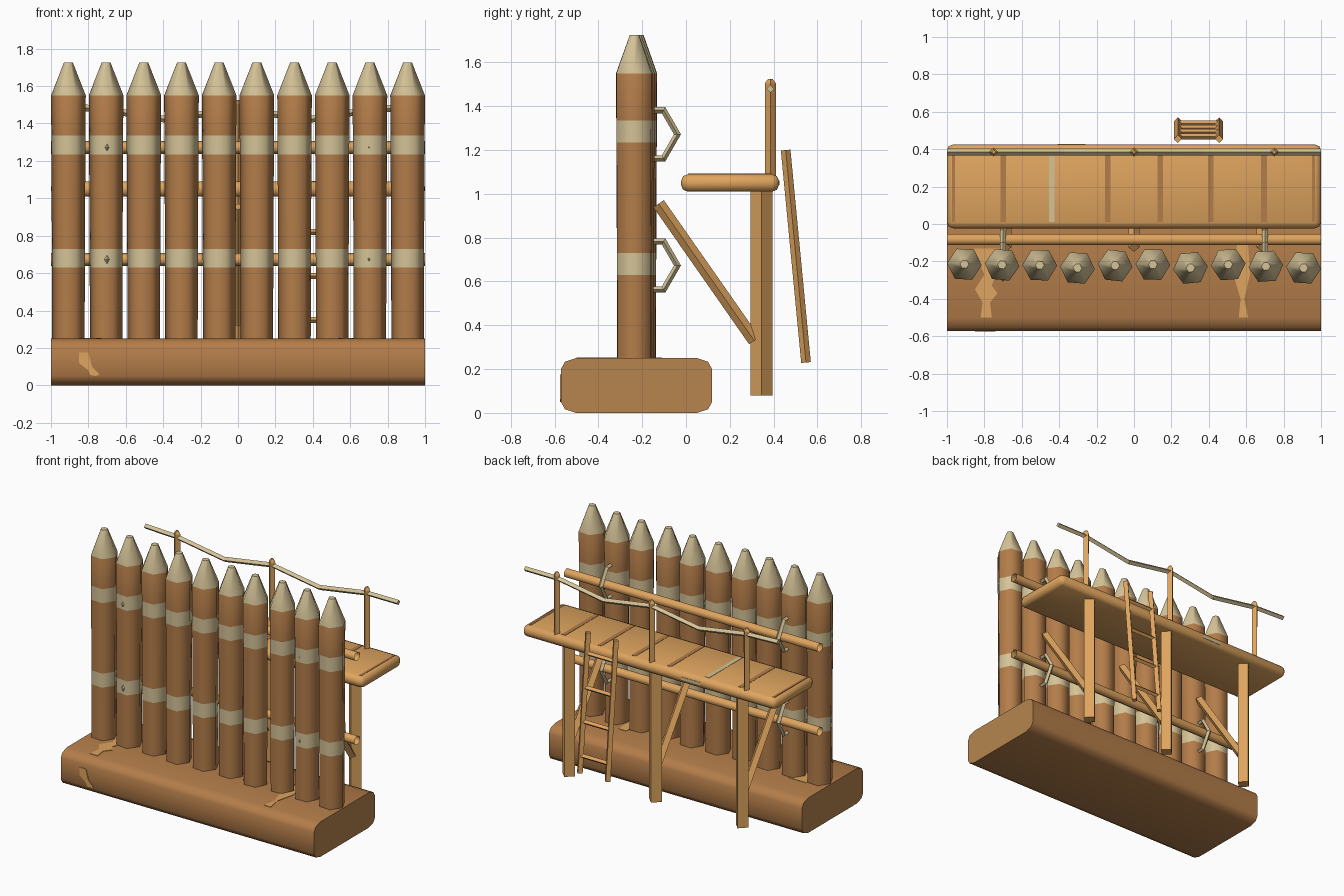
import bpy, bmesh, math, random
from mathutils import Matrix, Vector

if "Cube" in bpy.data.objects:
    bpy.data.objects.remove(bpy.data.objects["Cube"])

random.seed(4)


def material(name, r, g, b):
    m = bpy.data.materials.new(name)
    m.diffuse_color = [(c / 255) ** 2.2 for c in (r, g, b)] + [1]
    m.use_nodes = True
    m.node_tree.nodes["Principled BSDF"].inputs["Base Color"].default_value = m.diffuse_color
    return m


BROWN = material("brown bark", 178, 124, 75)
LIGHT = material("light timber", 222, 163, 95)
PALE = material("pale cut wood", 212, 194, 150)
END = material("end grain", 180, 132, 79)


def finish(name, bm, mats, angle=None, fix=True):
    if fix:
        bmesh.ops.recalc_face_normals(bm, faces=bm.faces)
    me = bpy.data.meshes.new(name)
    bm.to_mesh(me)
    bm.free()
    for m in mats:
        me.materials.append(m)
    ob = bpy.data.objects.new(name, me)
    bpy.context.collection.objects.link(ob)
    if angle:
        bpy.ops.object.select_all(action='DESELECT')
        ob.select_set(True)
        bpy.context.view_layer.objects.active = ob
        bpy.ops.object.shade_smooth_by_angle(angle=math.radians(angle))
    return ob


def add_beam(bm, p, q, r, sides=4, caps=True):
    """Straight bar from p to q, corners on the axes of its cross-section."""
    p, q = Vector(p), Vector(q)
    z = (q - p).normalized()
    ref = Vector((0, 1, 0)) if abs(z.x) > 0.7 else Vector((1, 0, 0))
    y = z.cross(ref).normalized()
    x = y.cross(z)
    mat = Matrix((x, y, z)).transposed().to_4x4()
    mat.translation = (p + q) / 2
    bmesh.ops.create_cone(bm, cap_ends=caps, segments=sides, radius1=r, radius2=r,
                          depth=(q - p).length, matrix=mat)


def beams(name, paths, r, mat, sides=4, caps=True, angle=None):
    bm = bmesh.new()
    for p, q in paths:
        add_beam(bm, p, q, r, sides, caps)
    return finish(name, bm, [mat], angle)


def plate(name, outline, mat, to3d, offset):
    """Thin flat painted patch from a 2D outline."""
    bm = bmesh.new()
    face = bm.faces.new([bm.verts.new(to3d(a, b)) for a, b in outline])
    ext = bmesh.ops.extrude_face_region(bm, geom=[face])
    bmesh.ops.translate(bm, vec=offset,
                        verts=[v for v in ext['geom'] if isinstance(v, bmesh.types.BMVert)])
    return finish(name, bm, [mat])


# Rounded earth base: side profile drawn along x
quarter = [(0.345, 0.075), (0.327, 0.108), (0.276, 0.125)]
half = quarter + [(-y, z) for y, z in reversed(quarter)]
profile = half + [(-y, -z) for y, z in half]
bm = bmesh.new()
rings = [[bm.verts.new((x, y - 0.226, z + 0.125)) for y, z in profile] for x in (-1, 1)]
n = len(profile)
for i in range(n):
    j = (i + 1) % n
    bm.faces.new((rings[0][i], rings[0][j], rings[1][j], rings[1][i]))
for ring in rings:
    bm.faces.new(ring).material_index = 1
finish("base", bm, [BROWN, END], 50)

# Light stains on the base
top = lambda a, b: (a, b, 0.249)
front = lambda a, b: (a, -0.5715, b)
plate("base_stain_top_left", [(-0.86, -0.13), (-0.72, -0.13), (-0.73, -0.24), (-0.76, -0.33),
      (-0.73, -0.37), (-0.77, -0.42), (-0.76, -0.5), (-0.82, -0.5), (-0.81, -0.42),
      (-0.85, -0.35), (-0.80, -0.27)], LIGHT, top, (0, 0, 0.004))
plate("base_stain_top_right", [(0.55, -0.11), (0.61, -0.11), (0.62, -0.27), (0.59, -0.4),
      (0.61, -0.5), (0.56, -0.5), (0.57, -0.4), (0.54, -0.3)], LIGHT, top, (0, 0, 0.004))
plate("base_stain_front", [(-0.85, 0.175), (-0.80, 0.175), (-0.78, 0.1), (-0.74, 0.06),
      (-0.76, 0.05), (-0.79, 0.055), (-0.80, 0.08), (-0.85, 0.12)],
      LIGHT, front, (0, -0.004, 0))

# Ten sharpened stakes with pale bands and tips
levels = [(0.2, 0.087), (0.63, 0.088), (0.73, 0.0885), (1.235, 0.091), (1.335, 0.0915),
          (1.55, 0.093), (1.725, 0.024)]
stake_y = [-0.215, -0.218, -0.22, -0.235, -0.222, -0.217, -0.235, -0.217, -0.226, -0.235]
for k, y in enumerate(stake_y):
    turn = random.uniform(-0.12, 0.12)
    x = (k - 4.5) * 0.2015
    bm = bmesh.new()
    rings = [[bm.verts.new((x + r * math.cos(turn + i * math.pi / 3),
                            y + r * math.sin(turn + i * math.pi / 3), z))
              for i in range(6)] for z, r in levels]
    for lv in range(len(levels) - 1):
        for i in range(6):
            j = (i + 1) % 6
            f = bm.faces.new((rings[lv][i], rings[lv][j], rings[lv + 1][j], rings[lv + 1][i]))
            f.material_index = lv % 2
    bm.faces.new(rings[-1]).material_index = 1
    bm.faces.new(rings[0])
    finish(f"stake_{k + 1}", bm, [BROWN, PALE], 65)

# Two open cross rails tying the stakes, each with two rope loops
for tag, z in (("lower", 0.673), ("upper", 1.272)):
    beams(f"{tag}_rail", [((-1, -0.083, z), (1, -0.083, z))], 0.034, LIGHT, 6, False, 65)
    for side, x in (("left", -0.7), ("right", 0.7)):
        bm = bmesh.new()
        loop = []
        for i in range(6):
            a = i * math.pi / 3
            loop.append([bm.verts.new((x + 0.016 * math.sin(b * math.pi / 2),
                                       -0.166 + (0.127 + 0.016 * math.cos(b * math.pi / 2)) * math.cos(a),
                                       z + (0.127 + 0.016 * math.cos(b * math.pi / 2)) * math.sin(a)))
                         for b in range(4)])
        for i in range(6):
            for b in range(4):
                m, c = (i + 1) % 6, (b + 1) % 4
                bm.faces.new((loop[i][b], loop[i][c], loop[m][c], loop[m][b]))
        finish(f"{tag}_rope_loop_{side}", bm, [PALE], 30)

# Walkway with rounded edges
bm = bmesh.new()
bmesh.ops.create_cube(bm, size=1, matrix=Matrix.Translation((0, 0.201, 1.05))
                      @ Matrix.Diagonal((2, 0.448, 0.08, 1)))
bmesh.ops.bevel(bm, geom=bm.edges[:], offset=0.032, segments=2, profile=0.5, affect='EDGES')
finish("walkway", bm, [LIGHT], 50)

# Plank seams painted across the walkway
for k, x in enumerate((-0.965, -0.7, -0.44, -0.14, 0.14, 0.41, 0.695, 0.96)):
    w = 0.015 if abs(x) < 0.9 else 0.008
    plate(f"plank_seam_{k + 1}", [(x - w, 0.01), (x + w, 0.01), (x + w, 0.39), (x - w, 0.39)],
          PALE if k == 2 else BROWN, lambda a, b: (a, b, 1.088), (0, 0, 0.004))
plate("walkway_edge_chip", [(-0.41, 1.04), (-0.26, 1.04), (-0.26, 1.06), (-0.41, 1.06)],
      PALE, lambda a, b: (a, 0.423, b), (0, 0.004, 0))

# Legs, diagonal braces and handrail posts
for tag, s in (("left", -1), ("middle", 0), ("right", 1)):
    x = 0.685 * s
    beams(f"leg_{tag}", [((x, 0.345, 0.08), (x, 0.345, 1.04))], 0.05, LIGHT)
    beams(f"brace_{tag}", [((x, -0.125, 0.955), (x, 0.312, 0.33))], 0.029, LIGHT)
    post = beams(f"handrail_post_{tag}", [((0.75 * s, 0.385, 1.06), (0.75 * s, 0.385, 1.505))],
                 0.025, LIGHT)
    for v in post.data.vertices:  # narrowed post foot
        if v.co.z < 1.2:
            v.co.x = 0.75 * s + (v.co.x - 0.75 * s) * 0.9
    bm = bmesh.new()
    bmesh.ops.create_cone(bm, cap_ends=True, segments=4, radius1=0.025, radius2=0.01, depth=0.02,
                          matrix=Matrix.Translation((0.75 * s, 0.385, 1.515)))
    finish(f"handrail_post_tip_{tag}", bm, [LIGHT])

# Sagging handrail rope
pts = [(x, 0.385, z) for x, z in ((-1, 1.49), (-0.75, 1.48), (-0.375, 1.42), (0, 1.48),
                                  (0.375, 1.42), (0.75, 1.48), (1, 1.48))]
beams("handrail_rope", list(zip(pts, pts[1:])), 0.018, PALE)

# Leaning ladder
for tag, x in (("left", 0.235), ("right", 0.455)):
    beams(f"ladder_rail_{tag}", [((x, 0.548, 0.23), (x, 0.455, 1.2))], 0.022, LIGHT)
rungs = []
for z in (0.35, 0.585, 0.82, 1.055):
    y = 0.548 - (z - 0.23) * 0.0959
    rungs.append(((0.235, y, z), (0.455, y, z)))
beams("ladder_rungs", rungs, 0.016, LIGHT)
